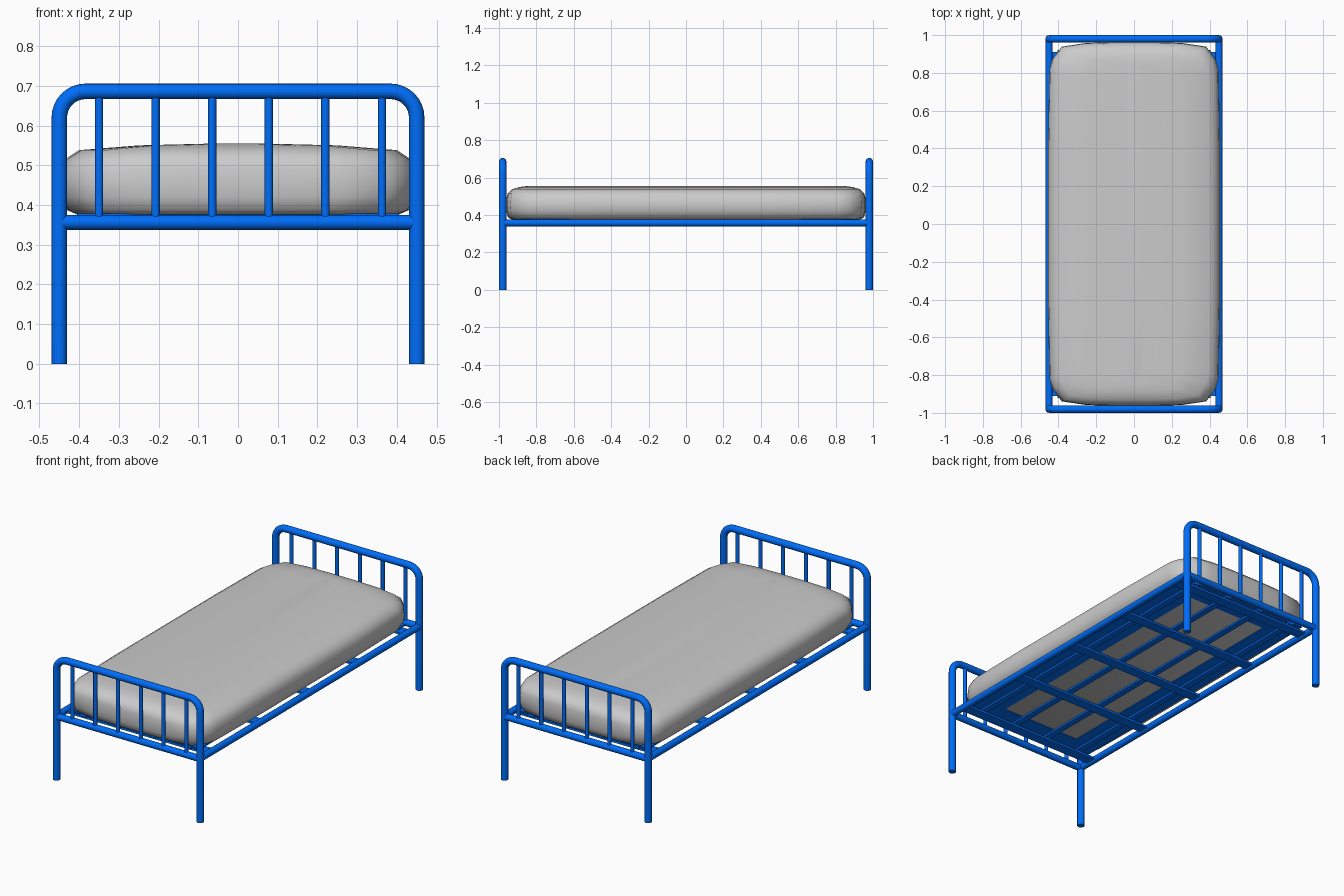
import bpy, bmesh, math
from mathutils import Vector

if "Cube" in bpy.data.objects:
    bpy.data.objects.remove(bpy.data.objects["Cube"])

blue = bpy.data.materials.new("blue_paint")
blue.diffuse_color = (0.0, 0.155, 0.95, 1)
blue.use_nodes = True
blue.node_tree.nodes["Principled BSDF"].inputs["Base Color"].default_value = blue.diffuse_color

RAIL_Z = 0.358
POST_X, END_Y = 0.45, 0.98


def finish(bm, name, mat=None, angle=40):
    bmesh.ops.recalc_face_normals(bm, faces=bm.faces)
    mesh = bpy.data.meshes.new(name)
    bm.to_mesh(mesh)
    bm.free()
    ob = bpy.data.objects.new(name, mesh)
    bpy.context.collection.objects.link(ob)
    if mat:
        mesh.materials.append(mat)
    bpy.ops.object.select_all(action='DESELECT')
    ob.select_set(True)
    bpy.context.view_layer.objects.active = ob
    bpy.ops.object.shade_smooth_by_angle(angle=math.radians(angle))
    return ob


def loft(bm, rings):
    loops = [[bm.verts.new(p) for p in ring] for ring in rings]
    n = len(loops[0])
    for a, b in zip(loops, loops[1:]):
        for i in range(n):
            j = (i + 1) % n
            bm.faces.new((a[i], a[j], b[j], b[i]))
    bm.faces.new(loops[0][::-1])
    bm.faces.new(loops[-1])


def tube(name, path, r, sides=16):
    """Round tube along a planar path."""
    pts = [Vector(p) for p in path]
    flat = Vector((0, 1, 0)) if len({round(p.y, 4) for p in pts}) == 1 else Vector((1, 0, 0))
    rings = []
    for i, p in enumerate(pts):
        t = (pts[min(i + 1, len(pts) - 1)] - pts[max(i - 1, 0)]).normalized()
        s = t.cross(flat)
        rings.append([p + r * (math.cos(a) * s + math.sin(a) * flat)
                      for a in (2 * math.pi * k / sides for k in range(sides))])
    bm = bmesh.new()
    loft(bm, rings)
    return finish(bm, name, blue)


def slab(name, x0, x1, y0, y1, z0, z1):
    bm = bmesh.new()
    loft(bm, [[(x0, y0, z), (x1, y0, z), (x1, y1, z), (x0, y1, z)] for z in (z0, z1)])
    return finish(bm, name, blue)


# Head and foot frames: bent hoop, lower rail and six bars
TOP, BEND = 0.686, 0.066
arc = [(POST_X - BEND + BEND * math.cos(a), TOP - BEND + BEND * math.sin(a))
       for a in (math.pi / 2 * k / 8 for k in range(9))]
half = [(POST_X, 0)] + arc
outline = half + [(-x, z) for x, z in reversed(half)]
for end, y in (("foot", -END_Y), ("head", END_Y)):
    tube(end + "_hoop", [(x, y, z) for x, z in outline], 0.0195)
    tube(end + "_rail", [(-POST_X, y, RAIL_Z - 0.002), (POST_X, y, RAIL_Z - 0.002)], 0.0185)
    for i in range(6):
        x = -0.35 + i * 0.1425
        tube(f"{end}_bar_{i + 1}", [(x, y, RAIL_Z), (x, y, TOP)], 0.0105, 12)

# Side rails
for side, x in (("left", -POST_X), ("right", POST_X)):
    tube(side + "_rail", [(x, -END_Y, RAIL_Z), (x, END_Y, RAIL_Z)], 0.0185)

# Cross slats between the side rails
for i in range(5):
    y = -0.88 + i * 0.44
    slab(f"cross_slat_{i + 1}", -POST_X, POST_X, y - 0.03, y + 0.03, 0.350, 0.362)

# Lengthwise slats resting on the cross slats
for i, x in enumerate((-0.33, -0.11, 0.11, 0.33)):
    slab(f"long_slat_{i + 1}", x - 0.018, x + 0.018, -0.92, 0.92, 0.362, 0.372)

# Flat base border under the mattress, open in the middle
for side, s in (("left", -1), ("right", 1)):
    a, b = sorted((s * 0.25, s * 0.405))
    slab(side + "_base_panel", a, b, -0.92, 0.92, 0.372, 0.378)
for end, s in (("foot", -1), ("head", 1)):
    a, b = sorted((s * 0.78, s * 0.92))
    slab(end + "_base_panel", -0.25, 0.25, a, b, 0.372, 0.378)

# Mattress: soft rounded block, crowned across its width
quarter = [(1, 0.45), (0.985, 0.85), (0.95, 0.905), (0.84, 0.975), (0.56, 0.995), (0.2, 1)]
plan = (quarter + [(-x, y) for x, y in reversed(quarter)]
        + [(-x, -y) for x, y in quarter] + [(x, -y) for x, y in reversed(quarter)])
levels = [(0.405, 0.93, 0.376), (0.433, 0.952, 0.388), (0.45, 0.96, 0.42),
          (0.455, 0.963, 0.455), (0.45, 0.96, 0.49), (0.435, 0.954, 0.515),
          (0.40, 0.93, 0.538), (0.25, 0.89, 0.550), (0.05, 0.85, 0.555)]
bm = bmesh.new()
loft(bm, [[(hx * x, hy * y, z) for x, y in plan] for hx, hy, z in levels])
finish(bm, "mattress", angle=60)
